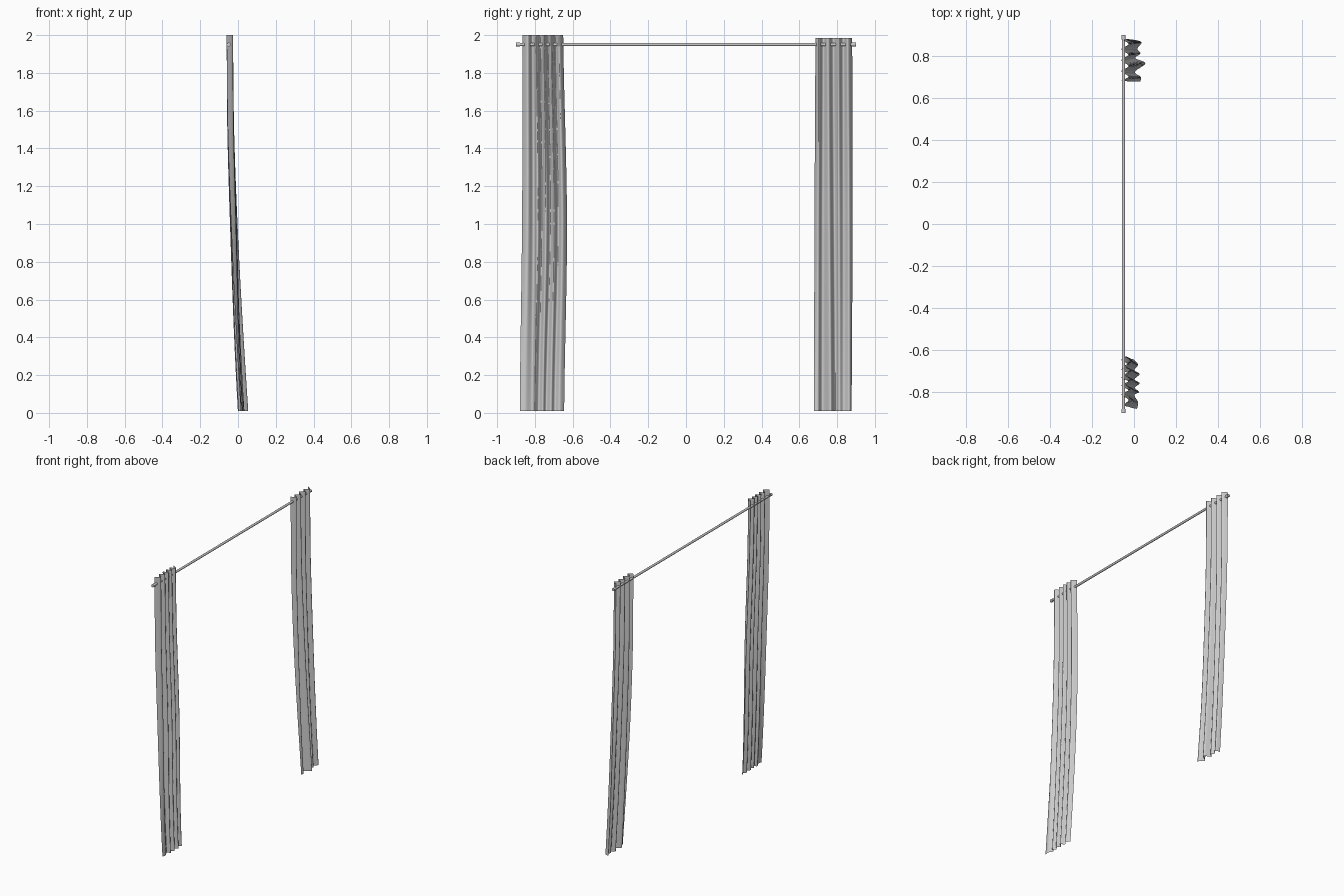
import bpy, bmesh, math

if "Cube" in bpy.data.objects:
    bpy.data.objects.remove(bpy.data.objects["Cube"])

ROD_X, ROD_Z = -0.05, 1.95


def catmull(p, t):
    # smooth value along a list of numbers, t in 0..1
    n = len(p) - 1
    s = min(t * n, n - 1e-6)
    i = int(s)
    f = s - i
    a, b, c, d = (p[max(i - 1, 0)], p[i], p[i + 1], p[min(i + 2, n)])
    return b + 0.5 * f * (c - a + f * (2 * a - 5 * b + 4 * c - d + f * (3 * (b - c) + d - a)))


def drift(z):
    # hems swing forward towards the floor
    return 0.065 * max(0.0, (1.6 - z) / 1.6) ** 1.6


def curtain(name, rows, top, bottom=0.01, cols=64, steps=28):
    # rows: fold sections (y, x) at top, middle and hem
    bm = bmesh.new()
    grid = []
    for j in range(steps + 1):
        v = j / steps
        z = top + (bottom - top) * v
        line = []
        for i in range(cols + 1):
            u = i / cols
            y = catmull([catmull([q[0] for q in r], u) for r in rows], v)
            x = catmull([catmull([q[1] for q in r], u) for r in rows], v)
            line.append(bm.verts.new((x + drift(z), y, z)))
        grid.append(line)
    for a, b in zip(grid, grid[1:]):
        for i in range(cols):
            bm.faces.new((a[i], b[i], b[i + 1], a[i + 1]))
    me = bpy.data.meshes.new(name)
    bm.to_mesh(me)
    bm.free()
    for f in me.polygons:
        f.use_smooth = True
    ob = bpy.data.objects.new(name, me)
    bpy.context.collection.objects.link(ob)


def rod(name, y0, y1, r):
    bpy.ops.mesh.primitive_cylinder_add(
        vertices=16, radius=r, depth=y1 - y0,
        location=(ROD_X, (y0 + y1) / 2, ROD_Z), rotation=(math.pi / 2, 0, 0))
    ob = bpy.context.object
    ob.name = name
    bpy.ops.object.shade_smooth_by_angle(angle=math.radians(40))


# Rod with slightly thicker ends
rod("curtain_rod", -0.895, 0.895, 0.008)
for side, s in (("left", -1), ("right", 1)):
    rod("rod_end_" + side, s * 0.89 - 0.01, s * 0.89 + 0.01, 0.0105)

# Fold sections: alternate behind and in front of the rod
F, B = -0.026, -0.060
y_top = [-.865, -.838, -.812, -.792, -.770, -.751, -.731, -.713, -.693, -.672, -.650]
y_mid = [-.868, -.838, -.808, -.785, -.763, -.742, -.718, -.698, -.677, -.655, -.630]
y_hem = [-.880, -.850, -.815, -.800, -.780, -.758, -.740, -.715, -.695, -.670, -.645]
x_top = [B, F] * 5 + [B]
x_mid = [-.050, -.024, -.052, -.022, -.054, -.020, -.052, -.022, -.054, -.024, -.056]
x_hem = [-.050, -.045, -.062, -.040, -.060, -.038, -.062, -.038, -.062, -.045, -.065]
curtain("left_curtain", [list(zip(y_top, x_top)), list(zip(y_mid, x_mid)),
                         list(zip(y_hem, x_hem))], 2.0)

# Second curtain: fewer, wider folds
y_top = [.685, .702, .727, .752, .780, .805, .832, .856, .880]
y_mid = [.680, .700, .725, .758, .785, .810, .835, .862, .882]
y_hem = [.678, .700, .725, .765, .790, .812, .835, .865, .877]
x_top = [B, F] * 4 + [B]
x_mid = [-.050, -.024, -.054, -.016, -.054, -.026, -.050, -.022, -.052]
x_hem = [-.035, -.032, -.060, -.010, -.058, -.034, -.048, -.028, -.060]
curtain("right_curtain", [list(zip(y_top, x_top)), list(zip(y_mid, x_mid)),
                          list(zip(y_hem, x_hem))], 1.985)
